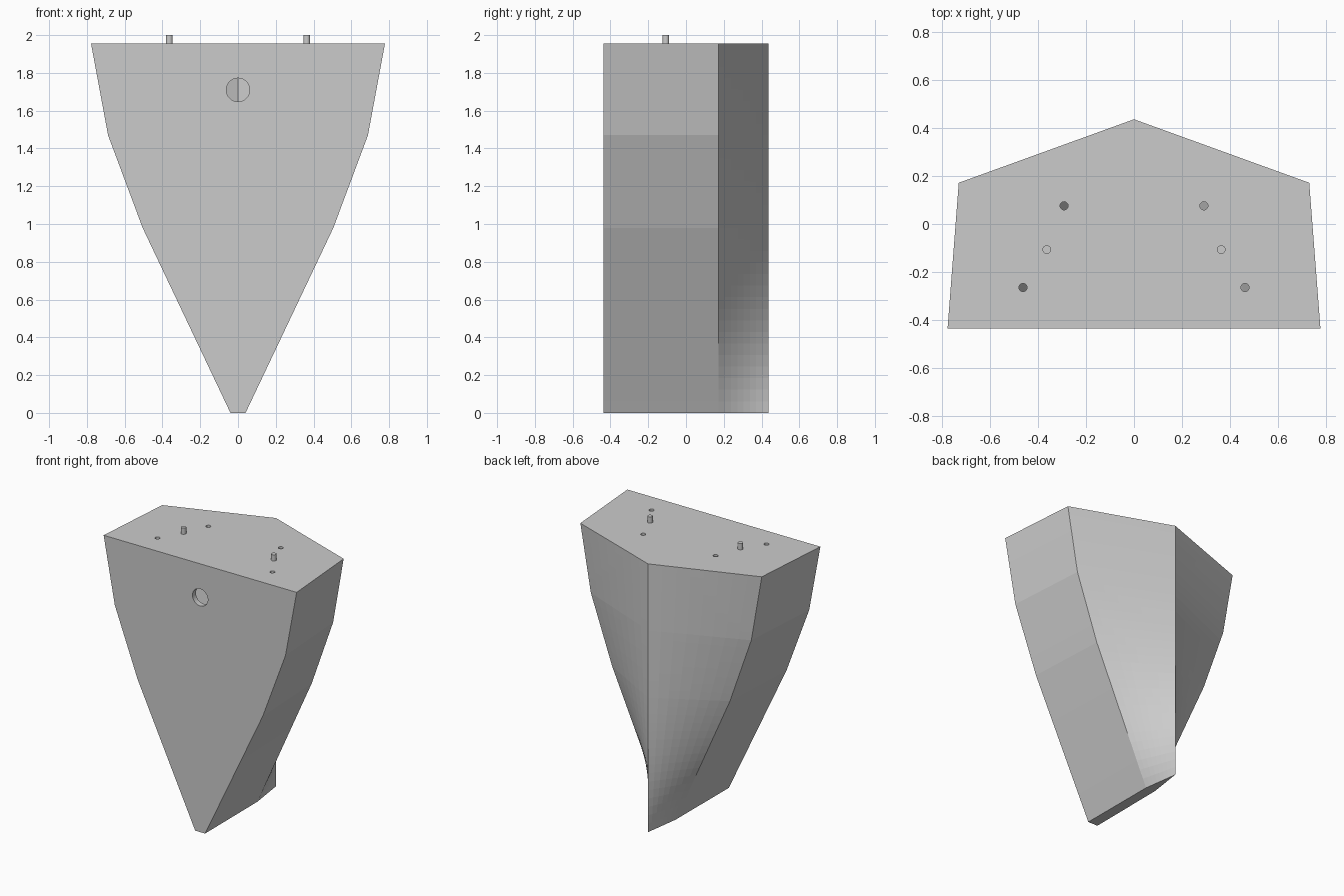
import bpy, bmesh
from mathutils import Vector, Matrix

if "Cube" in bpy.data.objects:
    bpy.data.objects.remove(bpy.data.objects["Cube"])

# Half-width of the hull's front outline at each height
PROFILE = [(0.0, 0.04), (0.49, 0.2725), (0.98, 0.505), (1.47, 0.688), (1.955, 0.778)]
TOP, FRONT, CHINE, RIDGE = 1.955, -0.436, 0.172, 0.437


def half_width(z):
    for (z0, w0), (z1, w1) in zip(PROFILE, PROFILE[1:]):
        if z <= z1:
            return w0 + (w1 - w0) * (z - z0) / (z1 - z0)
    return PROFILE[-1][1]


def make_object(name, bm):
    bmesh.ops.recalc_face_normals(bm, faces=bm.faces)
    me = bpy.data.meshes.new(name)
    bm.to_mesh(me)
    bm.free()
    ob = bpy.data.objects.new(name, me)
    bpy.context.collection.objects.link(ob)
    return ob


def hull_solid(name, heights, wall, cols):
    """Loft pentagonal sections; the twisted rear panels are split into columns."""
    bm = bmesh.new()
    rings = []
    for z in heights:
        w = half_width(z) - wall * 1.15
        c = half_width(z) * 0.94 - wall * 1.15
        chine, ridge = Vector((c, CHINE - wall * 0.5, z)), Vector((0, RIDGE - wall * 1.2, z))
        right = [chine.lerp(ridge, i / cols) for i in range(cols)]
        left = [Vector((-p.x, p.y, z)) for p in reversed(right)]
        pts = [Vector((-w, FRONT + wall, z)), Vector((w, FRONT + wall, z))] + right + [ridge] + left
        rings.append([bm.verts.new(p) for p in pts])
    n = len(rings[0])
    for a, b in zip(rings, rings[1:]):
        for i in range(n):
            j = (i + 1) % n
            bm.faces.new((a[i], a[j], b[j], b[i]))
    bm.faces.new(rings[0])
    bm.faces.new(rings[-1])
    return make_object(name, bm)


def cylinder(name, centre, radius, depth, along_y=False, sides=24):
    bm = bmesh.new()
    rot = Matrix.Rotation(1.5707963, 4, 'X') if along_y else Matrix()
    bmesh.ops.create_cone(bm, cap_ends=True, segments=sides, radius1=radius, radius2=radius,
                          depth=depth, matrix=Matrix.Translation(centre) @ rot)
    return make_object(name, bm)


def cut(target, cutter):
    mod = target.modifiers.new("cut", 'BOOLEAN')
    mod.operation, mod.solver, mod.object = 'DIFFERENCE', 'EXACT', cutter
    bpy.context.view_layer.objects.active = target
    bpy.ops.object.modifier_apply(modifier=mod.name)
    bpy.data.objects.remove(cutter)


# Outer hull: fine rows low down where the rear panels twist most
rows = []
for (z0, _), (z1, _) in zip(PROFILE, PROFILE[1:]):
    rows += [z0 + (z1 - z0) * i / 8 for i in range(8)]
hull = hull_solid("hull", rows + [TOP], 0.0, 8)

# Hollow interior
WALL = 0.04
cut(hull, hull_solid("cavity", [0.25, 0.49, 0.735, 0.98, 1.47, TOP - WALL], WALL, 2))

# Round opening in the front wall
cut(hull, cylinder("front_opening", (0, FRONT, 1.71), 0.062, 0.16, along_y=True, sides=48))

# Peg sockets and alignment pegs on the deck
for side in (-1, 1):
    for x, y in ((0.292, 0.076), (0.463, -0.265)):
        cut(hull, cylinder("socket", (side * x, y, TOP), 0.017, 0.16))
    peg = cylinder("deck_peg", (side * 0.364, -0.107, (TOP + 2.0) / 2 - 0.01), 0.018, 0.065)
    for p in peg.data.polygons:
        p.use_smooth = abs(p.normal.z) < 0.5
    bpy.context.view_layer.objects.active = peg
    bpy.ops.object.select_all(action='DESELECT')
    peg.select_set(True)
    bpy.ops.object.shade_smooth_by_angle()
